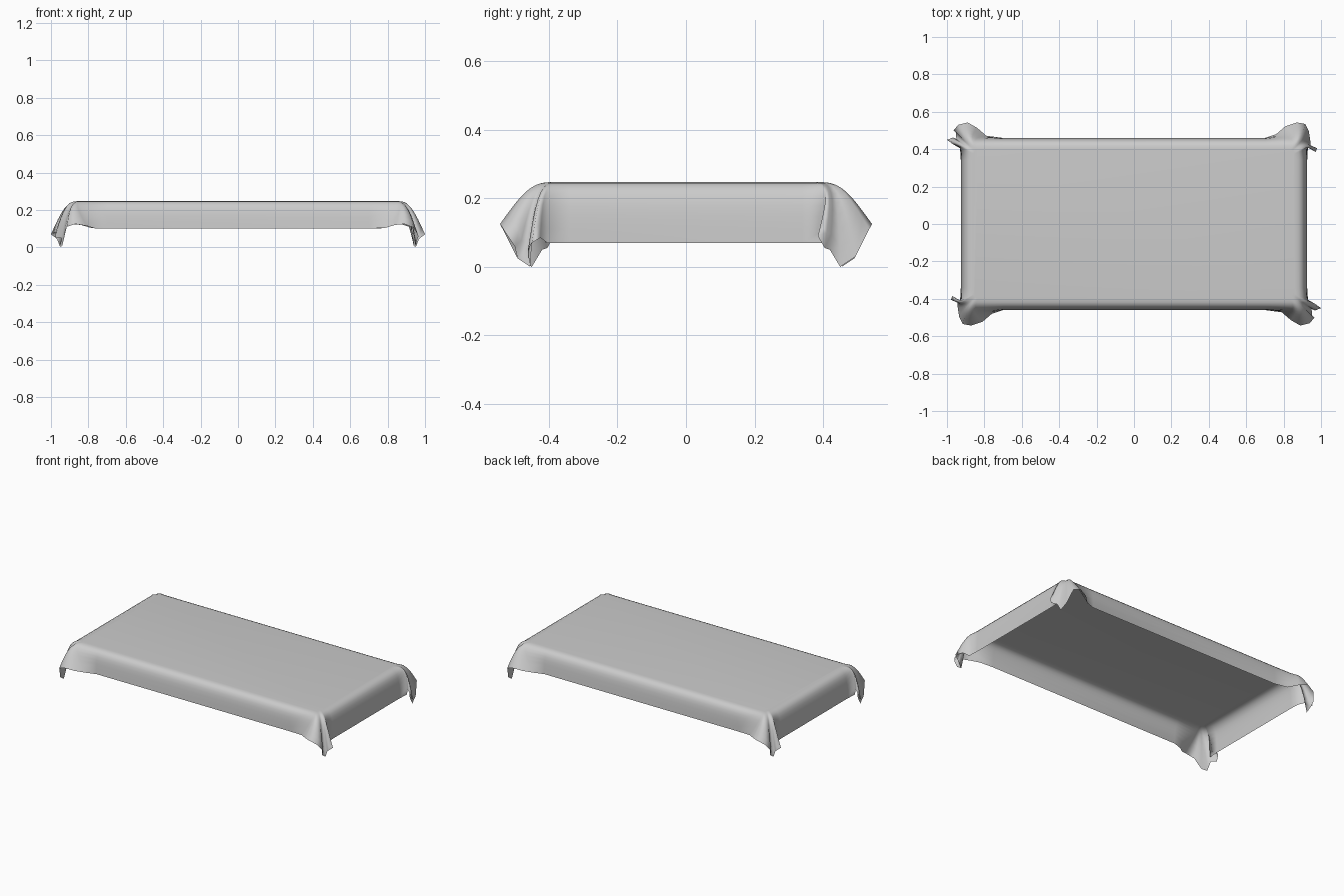
import bpy, bmesh, math
from mathutils import Vector

if "Cube" in bpy.data.objects:
    bpy.data.objects.remove(bpy.data.objects["Cube"])

TOP = 0.247

# Hem outlines of the two gathered corner folds (+x +y quadrant, from y side to x side)
FOLD_A = [(.70, .46, .10), (.79, .472, .105), (.84, .515, .12), (.89, .543, .125),
          (.94, .53, .105), (.965, .50, .06), (.952, .492, .025), (.95, .455, .0),
          (.968, .462, .045), (1.0, .45, .07), (.965, .425, .085), (.93, .405, .07),
          (.926, .34, .07)]
FOLD_B = [(.70, .46, .10), (.76, .48, .10), (.81, .523, .115), (.87, .543, .125),
          (.915, .535, .11), (.935, .495, .03), (.942, .45, .0), (.945, .42, .05),
          (.978, .405, .055), (.972, .385, .09), (.945, .40, .11), (.93, .41, .07),
          (.926, .34, .07)]


def rounded_corner(hx, hy, r, start, end, n):
    """n points from the y side round the corner to the x side, flat at TOP."""
    pts = [Vector((start, hy, TOP))]
    for i in range(n - 2):
        a = math.pi / 2 * (1 - i / (n - 3))
        pts.append(Vector((hx - r + r * math.cos(a), hy - r + r * math.sin(a), TOP)))
    pts.append(Vector((hx, end, TOP)))
    return pts


def drape_columns(fold, steps=8):
    """Bezier columns falling from the flat top to the hem."""
    n = len(fold)
    inner = rounded_corner(.86, .40, .03, .70, .34, n)
    outer = rounded_corner(.922, .458, .05, .70, .34, n)
    cols = []
    for c0, c1, hem in zip(inner, outer, fold):
        c3 = Vector(hem)
        c2 = c1.lerp(c3, .33)
        col = []
        for s in range(steps + 1):
            t = s / steps
            u = 1 - t
            col.append(c0 * u**3 + c1 * 3 * u * u * t + c2 * 3 * u * t * t + c3 * t**3)
        cols.append(col)
    return cols


def flip(cols, sx, sy):
    out = [[Vector((p.x * sx, p.y * sy, p.z)) for p in col] for col in cols]
    return out[::-1] if sx * sy < 0 else out


# Clockwise loop of columns round the four corners
a, b = drape_columns(FOLD_A), drape_columns(FOLD_B)
columns = flip(b, 1, 1) + flip(a, 1, -1) + flip(b, -1, -1) + flip(a, -1, 1)

bm = bmesh.new()
grid = [[bm.verts.new(p) for p in col] for col in columns]
for i, col in enumerate(grid):
    nxt = grid[(i + 1) % len(grid)]
    for j in range(len(col) - 1):
        bm.faces.new((col[j], nxt[j], nxt[j + 1], col[j + 1]))
# Flat top panel
bm.faces.new([col[0] for col in reversed(grid)])

mesh = bpy.data.meshes.new("draped_cloth")
bm.to_mesh(mesh)
bm.free()
cloth = bpy.data.objects.new("draped_cloth", mesh)
bpy.context.collection.objects.link(cloth)
for p in mesh.polygons:
    p.use_smooth = True
